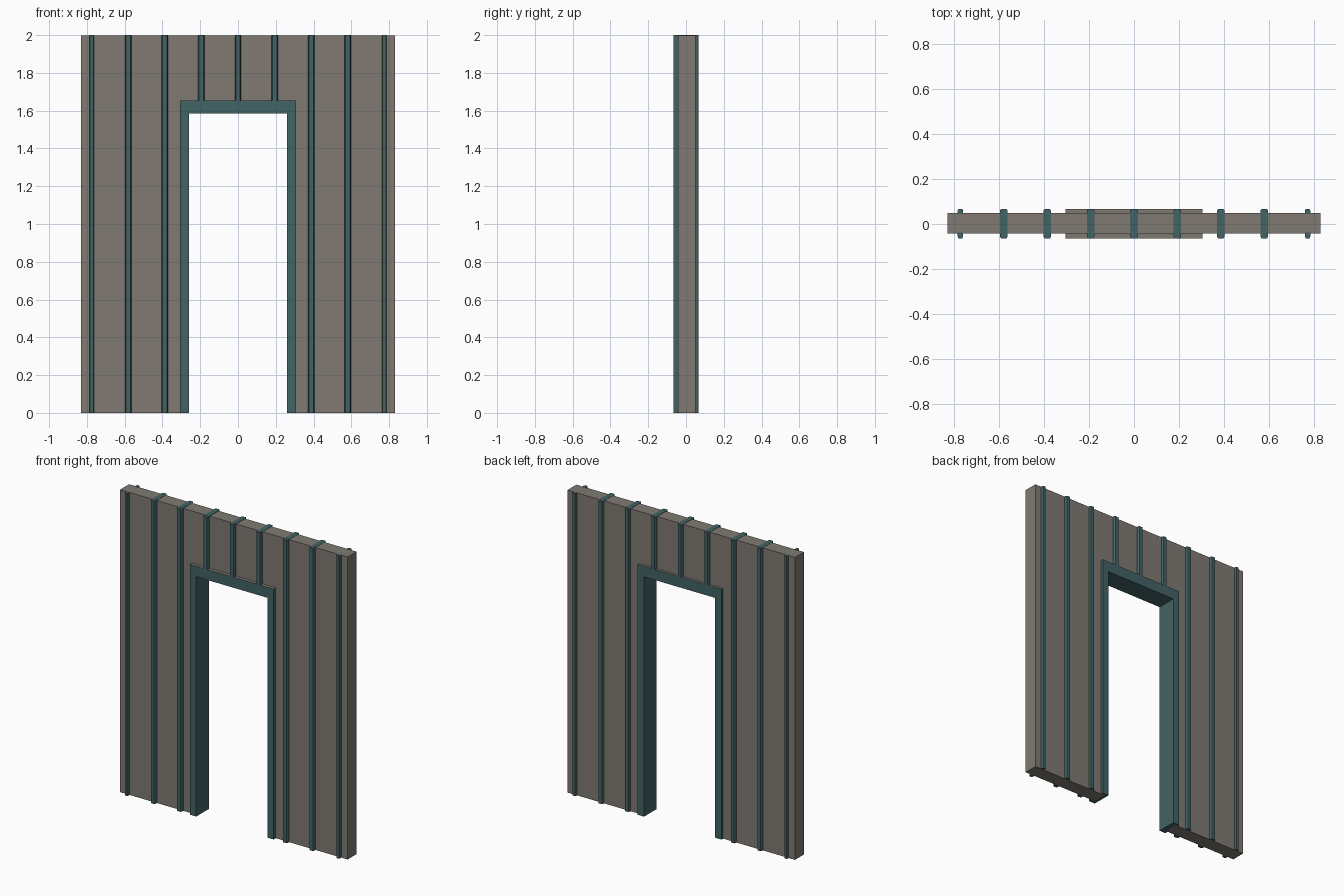
import bpy, bmesh

if "Cube" in bpy.data.objects:
    bpy.data.objects.remove(bpy.data.objects["Cube"])


def material(name, rgb):
    m = bpy.data.materials.new(name)
    m.diffuse_color = (*rgb, 1)
    m.use_nodes = True
    m.node_tree.nodes["Principled BSDF"].inputs["Base Color"].default_value = m.diffuse_color
    return m


STONE = material("warm grey panel", (0.215, 0.195, 0.17))
TEAL = material("dark teal trim", (0.055, 0.125, 0.13))

PANEL_FRONT, PANEL_BACK = -0.043, 0.05
TRIM_FRONT, TRIM_BACK = -0.065, 0.067


def prism(name, points, axis, lo, hi, mats):
    """Extrude a closed profile along y (points are x,z) or z (points are x,y)."""
    def place(p, t):
        return (p[0], t, p[1]) if axis == "y" else (p[0], p[1], t)
    bm = bmesh.new()
    face = bm.faces.new([bm.verts.new(place(p, lo)) for p in points])
    ext = bmesh.ops.extrude_face_region(bm, geom=[face])
    moved = [v for v in ext["geom"] if isinstance(v, bmesh.types.BMVert)]
    offset = (0, hi - lo, 0) if axis == "y" else (0, 0, hi - lo)
    bmesh.ops.translate(bm, verts=moved, vec=offset)
    bmesh.ops.recalc_face_normals(bm, faces=bm.faces)
    me = bpy.data.meshes.new(name)
    bm.to_mesh(me)
    bm.free()
    for m in mats:
        me.materials.append(m)
    ob = bpy.data.objects.new(name, me)
    bpy.context.collection.objects.link(ob)
    return ob


def arch(out_x, out_z, in_x, in_z):
    return [(-out_x, 0), (-out_x, out_z), (out_x, out_z), (out_x, 0),
            (in_x, 0), (in_x, in_z), (-in_x, in_z), (-in_x, 0)]


# Wall slab with the doorway left open
prism("wall_panel", arch(0.832, 1.999, 0.28, 1.62), "y", PANEL_FRONT, PANEL_BACK, [STONE])

# Door frame lining the opening, grey on its upper ledge
frame = prism("door_frame", arch(0.306, 1.655, 0.26, 1.585), "y",
              TRIM_FRONT, TRIM_BACK, [TEAL, STONE])
for f in frame.data.polygons:
    if f.normal.z > 0.9 and f.center.z > 1.5:
        f.material_index = 1

# Vertical battens on both faces, tapered outwards, with bands over the top
for i in range(-4, 5):
    x = i * 0.1935
    w = 0.012 if abs(i) == 4 else 0.017
    bottom = 1.65 if abs(i) < 2 else 0
    for side, wall, edge in (("front", PANEL_FRONT, TRIM_FRONT), ("back", PANEL_BACK, TRIM_BACK)):
        inner = wall + (0.005 if side == "front" else -0.005)
        mid = wall + (edge - wall) * 0.55
        profile = [(x - w, inner), (x - w, mid), (x - w * 0.7, edge),
                   (x + w * 0.7, edge), (x + w, mid), (x + w, inner)]
        prism(f"{side}_batten_{i + 5}", profile, "z", bottom, 2.0, [TEAL])
    if abs(i) < 4:
        band = [(x - w, PANEL_FRONT), (x + w, PANEL_FRONT), (x + w, PANEL_BACK), (x - w, PANEL_BACK)]
        prism(f"top_band_{i + 5}", band, "z", 1.994, 2.0005, [TEAL])
